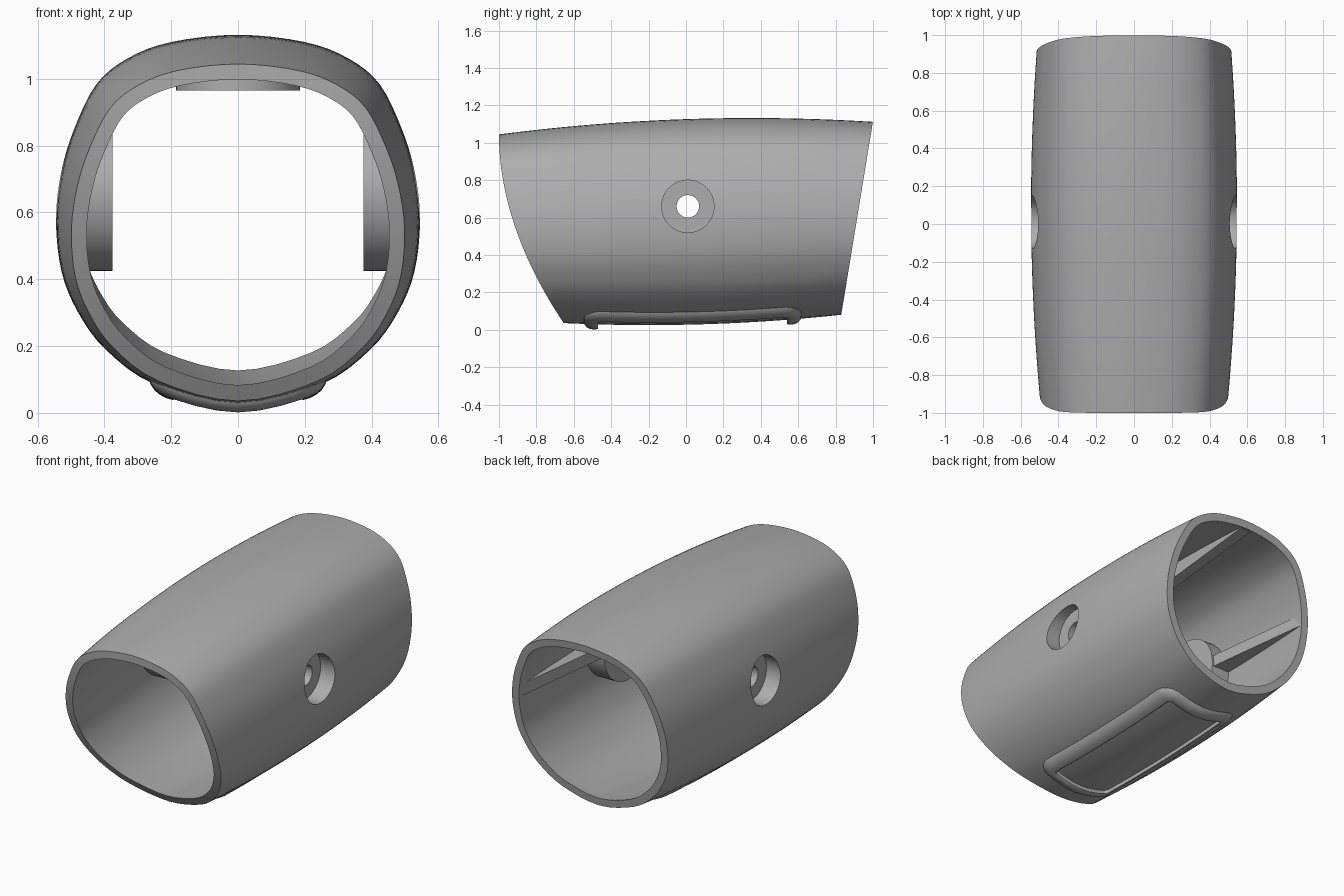
import bpy, bmesh, math
from mathutils import Vector, Matrix

cube = bpy.data.objects.get("Cube")
if cube:
    bpy.data.objects.remove(cube, do_unlink=True)

grey = bpy.data.materials.new("plain grey")
grey.use_nodes = True
grey.diffuse_color = (0.42, 0.42, 0.42, 1)
grey.node_tree.nodes["Principled BSDF"].inputs["Base Color"].default_value = (0.42, 0.42, 0.42, 1)


def make(name, bm):
    bmesh.ops.recalc_face_normals(bm, faces=bm.faces)
    mesh = bpy.data.meshes.new(name)
    bm.to_mesh(mesh)
    bm.free()
    mesh.materials.append(grey)
    obj = bpy.data.objects.new(name, mesh)
    bpy.context.collection.objects.link(obj)
    return obj


def select(obj):
    bpy.ops.object.select_all(action='DESELECT')
    obj.select_set(True)
    bpy.context.view_layer.objects.active = obj


def boolean(obj, other, operation):
    select(obj)
    mod = obj.modifiers.new("cut", 'BOOLEAN')
    mod.object, mod.operation, mod.solver = other, operation, 'EXACT'
    bpy.ops.object.modifier_apply(modifier=mod.name)


# Unit cross-section, smoothed through a few half-profile points
half = [(0, 1), (.37, .98), (.61, .935), (.78, .865), (.9, .745), (.97, .63), (1, .5),
        (.97, .36), (.88, .25), (.73, .15), (.46, .055), (0, 0)]
ctrl = [Vector(p) for p in half] + [Vector((-x, z)) for x, z in half[-2:0:-1]]
STEPS = 4
profile = []
for i in range(len(ctrl)):
    a, b, c, d = (ctrl[(i + k) % len(ctrl)] for k in (-1, 0, 1, 2))
    for s in range(STEPS):
        t = s / STEPS
        profile.append(0.5 * (2 * b + (c - a) * t + (2 * a - 5 * b + 4 * c - d) * t * t
                              + (3 * b - a - 3 * c + d) * t ** 3))
N = len(profile)


def scaled(i, y):
    top = 1.132 - 0.048 * (y - 0.35) ** 2
    bottom = 0.025 + 0.052 * (y + 0.2) ** 2
    width = 0.545 - 0.045 * (y - 0.1) ** 2
    p = profile[i % N]
    return Vector((p.x * width, bottom + p.y * (top - bottom)))


def section(i, y, inset):
    tangent = (scaled(i + 1, y) - scaled(i - 1, y)).normalized()
    return scaled(i, y) + Vector((tangent.y, -tangent.x)) * inset


def surface_point(i, t, inset):
    # Ends follow a curved front cut and a slanted back cut
    y = 2 * t - 1
    for _ in range(5):
        p = section(i, y, inset)
        front = -1 + 0.35 * max(0, (1.045 - p.y) / 1.015) ** 1.95
        back = 0.83 + (p.y - 0.08) * 0.164
        y = front + (back - front) * t
    return (p.x, y, p.y)


RINGS = 28


def rings(bm, inset):
    return [[bm.verts.new(surface_point(i, r / RINGS, inset)) for i in range(N)]
            for r in range(RINGS + 1)]


def bridge(bm, loops):
    for a, b in zip(loops, loops[1:]):
        n = len(a)
        for i in range(n):
            j = (i + 1) % n
            bm.faces.new((a[i], a[j], b[j], b[i]))


# Hollow sleeve
bm = bmesh.new()
outer, inner = rings(bm, 0), rings(bm, 0.046)
bridge(bm, outer + inner[::-1] + outer[:1])
sleeve = make("sleeve", bm)

# Solid core that trims the inside parts to the wall
bm = bmesh.new()
loops = rings(bm, 0.02)
bridge(bm, loops)
bm.faces.new(loops[0])
bm.faces.new(loops[-1])
core = make("trim_core", bm)
core.hide_render = True


def cylinder(name, radius, start, end, axis, centre):
    bm = bmesh.new()
    bmesh.ops.create_cone(bm, cap_ends=True, segments=64, radius1=radius, radius2=radius,
                          depth=abs(end - start))
    turn = Matrix.Rotation(math.pi / 2, 4, 'Y') if axis == 'X' else Matrix()
    shift = Vector(centre)
    shift['XYZ'.index(axis)] = (start + end) / 2
    bmesh.ops.transform(bm, matrix=Matrix.Translation(shift) @ turn, verts=bm.verts)
    return make(name, bm)


def prism(name, outline, depth):
    bm = bmesh.new()
    face = bm.faces.new([bm.verts.new(p) for p in outline])
    new = bmesh.ops.extrude_face_region(bm, geom=[face])["geom"]
    bmesh.ops.translate(bm, vec=depth, verts=[v for v in new if isinstance(v, bmesh.types.BMVert)])
    return make(name, bm)


parts = [sleeve]

# Side bosses with counterbored holes and tapered ribs
for side, s in (("left", 1), ("right", -1)):
    centre = (0, 0.01, 0.66)
    boss = cylinder(side + "_boss", 0.235, s * 0.375, s * 0.6, 'X', centre)
    boolean(boss, core, 'INTERSECT')
    rib = prism(side + "_rib", [(s * x, y, 0.64) for x, y in
                                ((.375, .16), (.475, .97), (.6, .97), (.6, .16))], (0, 0, 0.07))
    boolean(rib, core, 'INTERSECT')
    for radius, depth in ((0.14, 0.445), (0.06, 0.3)):
        cutter = cylinder("hole_cutter", radius, s * depth, s * 0.7, 'X', centre)
        cutter.hide_render = True
        for obj in (sleeve, boss):
            boolean(obj, cutter, 'DIFFERENCE')
        bpy.data.objects.remove(cutter, do_unlink=True)
    parts += [boss, rib]

# Roof boss and rib
roof_boss = cylinder("roof_boss", 0.185, 0.965, 1.3, 'Z', (0, 0.01, 0))
roof_rib = prism("roof_rib", [(-0.035, y, z) for y, z in
                              ((.1, .965), (.98, 1.06), (.98, 1.2), (.1, 1.2))], (0.07, 0, 0))
for obj in (roof_boss, roof_rib):
    boolean(obj, core, 'INTERSECT')
    parts.append(obj)
bpy.data.objects.remove(core, do_unlink=True)


def underside(x, y):
    i = N // 2
    while scaled(i, y).x < abs(x):
        i -= 1
    if i == N // 2:
        return scaled(i, y).y
    a, b = scaled(i + 1, y), scaled(i, y)
    return a.y + (b.y - a.y) * (abs(x) - a.x) / (b.x - a.x)


def rounded_loop(inset):
    # Rounded rectangle with subdivided straight sides
    points, radius = [], 0.1
    for k, (sx, sy) in enumerate(((1, 1), (-1, 1), (-1, -1), (1, -1))):
        cx, cy = sx * (0.27 - radius), 0.035 + sy * (0.585 - radius)
        for j in range(9):
            a = math.pi / 2 * (k + j / 8)
            points.append(Vector((cx + (radius - inset) * math.cos(a),
                                  cy + (radius - inset) * math.sin(a))))
    path = []
    for k, p in enumerate(points):
        q = points[(k + 1) % len(points)]
        n = 16 if k % 9 == 8 else 1
        path += [p.lerp(q, j / n) for j in range(n)]
    return path


# Raised rounded rim around the recess underneath
bm = bmesh.new()
rim_section = [(0, -.012), (.008, .006), (.02, .018), (.035, .025), (.055, .028),
               (.075, .026), (.08, .022), (.08, -.012)]
loops = [[bm.verts.new((p.x, p.y, underside(p.x, p.y) - h)) for p in rounded_loop(e)]
         for e, h in rim_section]
bridge(bm, loops + loops[:1])
parts.append(make("underside_rim", bm))

for obj in parts:
    select(obj)
    bpy.ops.object.shade_smooth_by_angle(angle=math.radians(35))
